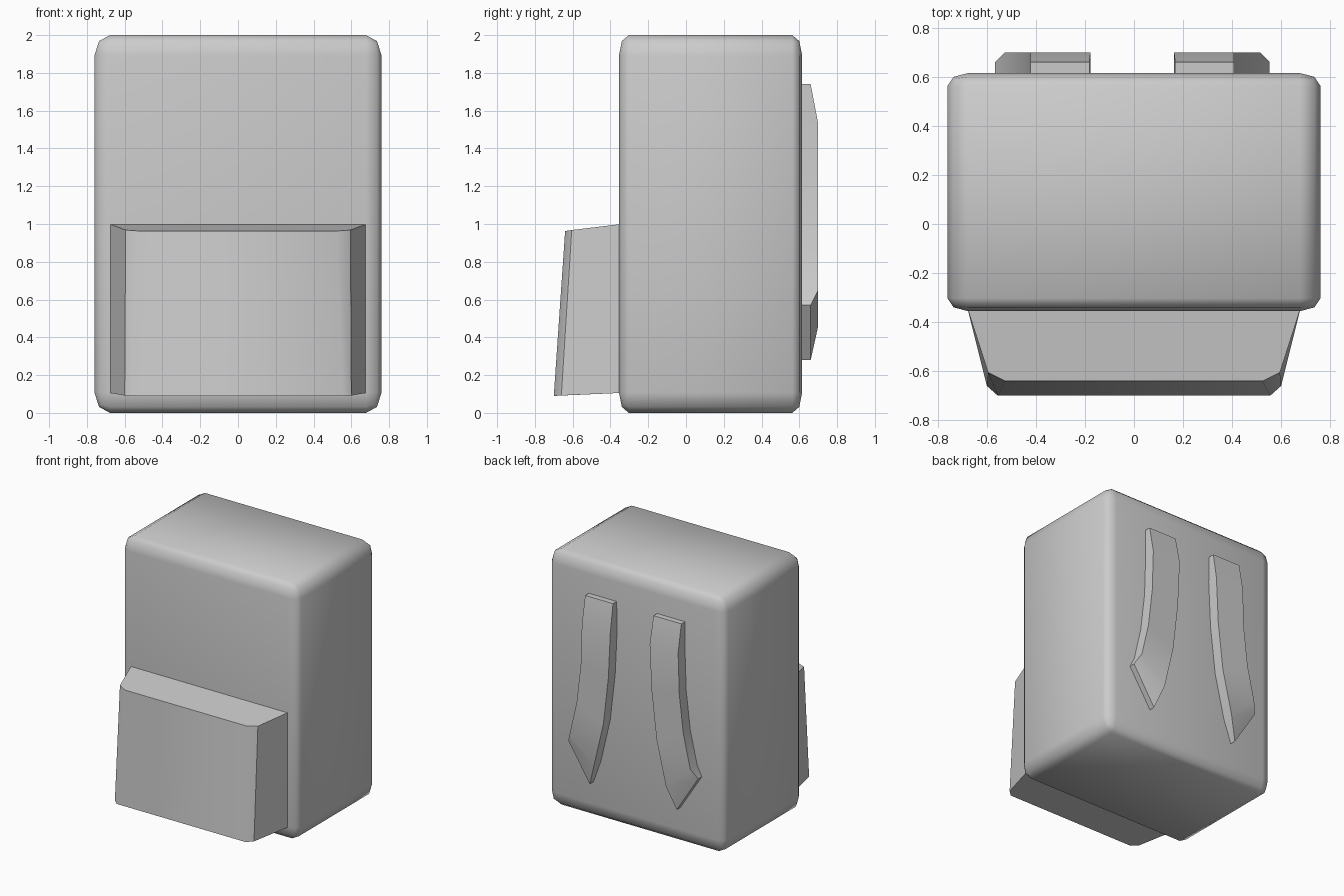
import bpy, bmesh, math

if "Cube" in bpy.data.objects:
    bpy.data.objects.remove(bpy.data.objects["Cube"])


def finish(name, bm, angle):
    bmesh.ops.recalc_face_normals(bm, faces=bm.faces)
    mesh = bpy.data.meshes.new(name)
    bm.to_mesh(mesh)
    bm.free()
    obj = bpy.data.objects.new(name, mesh)
    bpy.context.collection.objects.link(obj)
    bpy.ops.object.select_all(action='DESELECT')
    obj.select_set(True)
    bpy.context.view_layer.objects.active = obj
    bpy.ops.object.shade_smooth_by_angle(angle=math.radians(angle))
    return obj


def loft(name, rings, angle):
    # Join equal-length point rings into a closed, capped solid
    bm = bmesh.new()
    loops = [[bm.verts.new(p) for p in ring] for ring in rings]
    n = len(loops[0])
    for a, b in zip(loops, loops[1:]):
        for i in range(n):
            j = (i + 1) % n
            bm.faces.new((a[i], a[j], b[j], b[i]))
    bm.faces.new(loops[0])
    bm.faces.new(loops[-1])
    return finish(name, bm, angle)


# Main bag: rounded unit cube stretched to size
bm = bmesh.new()
bmesh.ops.create_cube(bm, size=1)
bmesh.ops.bevel(bm, geom=bm.edges[:], offset=0.054, segments=2,
                profile=0.5, affect='EDGES')
bmesh.ops.scale(bm, vec=(1.52, 0.97, 2.0), verts=bm.verts)
bmesh.ops.translate(bm, vec=(0, 0.13, 1.0), verts=bm.verts)
finish("bag_body", bm, 50)


# Front pocket: tapered block with chamfered front corners
def mirrored(half):
    return half + [(-x, y, z) for x, y, z in reversed(half)]


pocket_bottom = mirrored([(0.68, -0.34, 0.106), (0.60, -0.66, 0.092), (0.555, -0.70, 0.09)])
pocket_top = mirrored([(0.68, -0.34, 1.0), (0.595, -0.605, 0.968), (0.525, -0.64, 0.963)])
loft("front_pocket", [pocket_bottom, pocket_top], 35)

# Shoulder straps: rows of (inner x, inner z, outer x, outer z, y)
rows = [
    (0.175, 1.74, 0.415, 1.74, 0.66),
    (0.170, 1.53, 0.415, 1.53, 0.70),
    (0.187, 1.17, 0.425, 1.21, 0.70),
    (0.230, 0.80, 0.460, 0.91, 0.70),
    (0.310, 0.46, 0.520, 0.65, 0.70),
    (0.375, 0.28, 0.560, 0.57, 0.66),
]
for name, s in (("left_strap", -1), ("right_strap", 1)):
    rings = []
    for xi, zi, xo, zo, y in rows:
        a, b = s * xi - 0.007, s * xo - 0.007
        rings.append([(a, 0.60, zi), (a, y, zi), (b, y, zo), (b, 0.60, zo)])
    loft(name, rings, 35)
